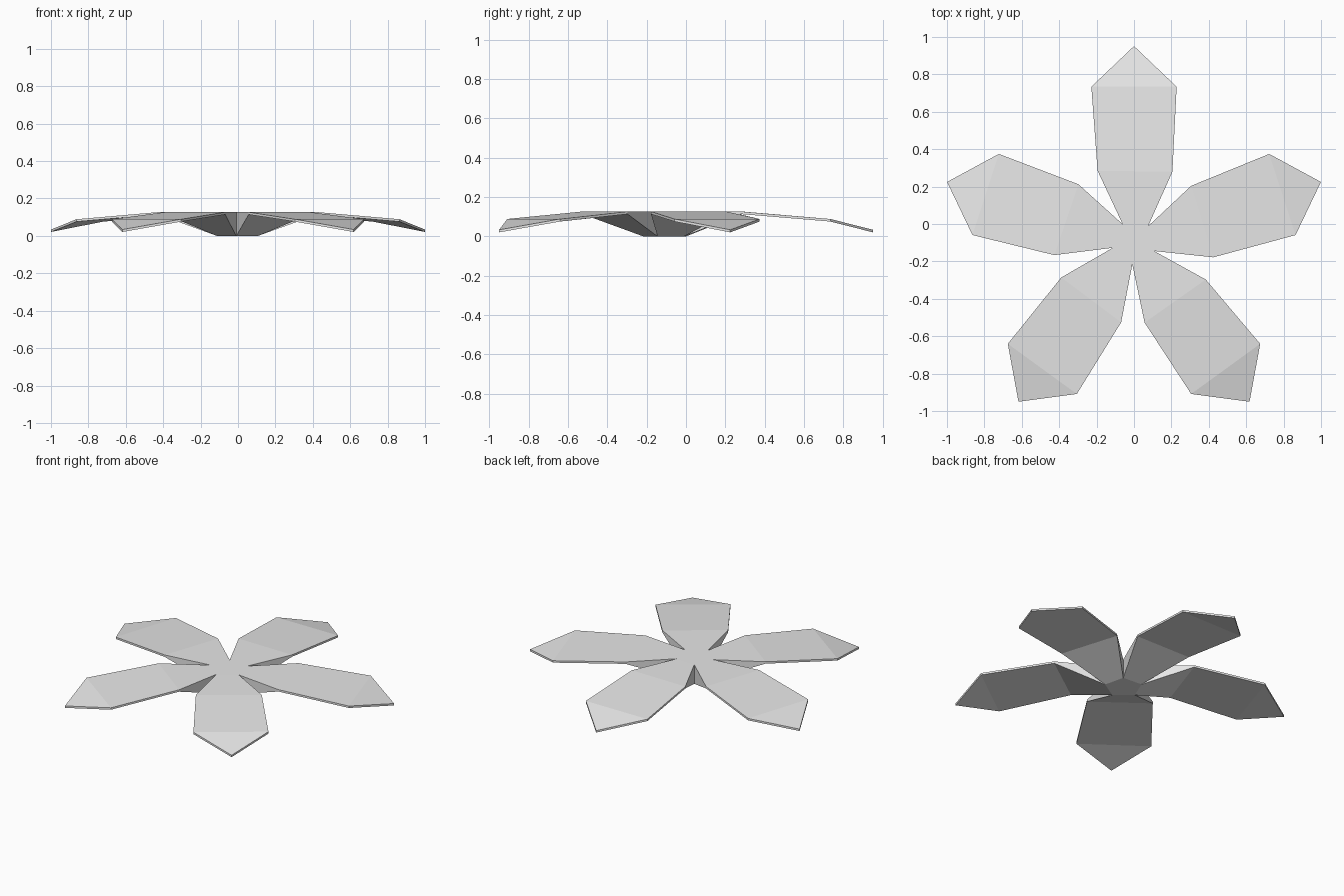
import bpy, bmesh
from math import radians, sin, cos

cube = bpy.data.objects.get("Cube")
if cube:
    bpy.data.objects.remove(cube, do_unlink=True)

PETALS = 5
CENTRE_Y = -0.1
THICK = 0.013


def material(name, rgb):
    mat = bpy.data.materials.new(name)
    mat.use_nodes = True
    mat.diffuse_color = (*rgb, 1)
    mat.node_tree.nodes["Principled BSDF"].inputs["Base Color"].default_value = (*rgb, 1)
    return mat


bm = bmesh.new()


def pair(along, side, angle, top, bottom):
    """Top and bottom vertices at one point of a petal turned by angle."""
    x = along * cos(angle) - side * sin(angle)
    y = along * sin(angle) + side * cos(angle) + CENTRE_Y
    return bm.verts.new((x, y, top)), bm.verts.new((x, y, bottom))


# Notches between the petals, joined by the flat top and the foot
turns = [radians(90 + i * 360 / PETALS) for i in range(PETALS)]
half = radians(180 / PETALS)
notches = [pair(0.116, 0, t - half - radians(4.5), 0.128, 0) for t in turns]
bm.faces.new([n[0] for n in notches])
bm.faces.new([n[1] for n in reversed(notches)])

# Petals: base, shoulder and tip, each drooping further
for i, turn in enumerate(turns):
    def station(along, side, top, twist=0):
        return pair(along, side, turn - radians(twist), top, top - THICK)

    right, left = notches[i], notches[(i + 1) % PETALS]
    base_r, base_l = (station(0.382, s * 0.2, 0.127, 0.8) for s in (-1, 1))
    mid_r, mid_l = (station(0.834, s * 0.228, 0.089) for s in (-1, 1))
    tip = station(1.051, 0, 0.034)

    # Upper and lower skins
    for panel in ((right, base_r, base_l, left),
                  (base_r, mid_r, mid_l, base_l),
                  (mid_r, tip, mid_l)):
        bm.faces.new([v[0] for v in panel])
        bm.faces.new([v[1] for v in reversed(panel)])

    # Thin rim around the petal
    rim = (right, base_r, mid_r, tip, mid_l, base_l, left)
    for a, b in zip(rim, rim[1:]):
        bm.faces.new((a[0], a[1], b[1], b[0]))

bmesh.ops.recalc_face_normals(bm, faces=bm.faces)
mesh = bpy.data.meshes.new("flower")
bm.to_mesh(mesh)
bm.free()
mesh.materials.append(material("light_grey", (0.8, 0.8, 0.8)))
flower = bpy.data.objects.new("flower", mesh)
bpy.context.collection.objects.link(flower)
